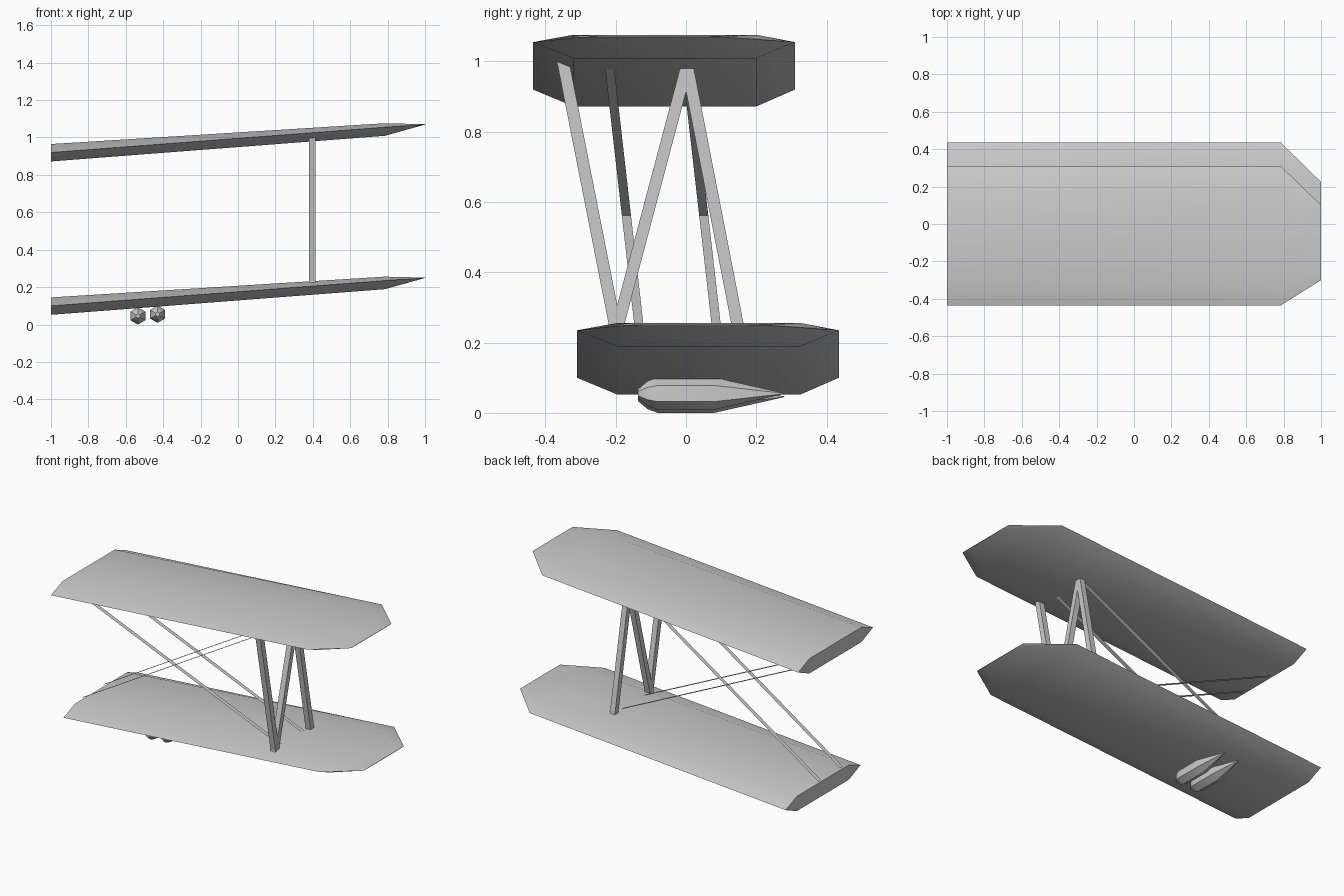
import bpy, bmesh, math

if "Cube" in bpy.data.objects:
    bpy.data.objects.remove(bpy.data.objects["Cube"])


def make(name, verts, faces, smooth=True):
    me = bpy.data.meshes.new(name)
    me.from_pydata(verts, [], faces)
    bm = bmesh.new()
    bm.from_mesh(me)
    bmesh.ops.recalc_face_normals(bm, faces=bm.faces)
    bm.to_mesh(me)
    bm.free()
    ob = bpy.data.objects.new(name, me)
    bpy.context.collection.objects.link(ob)
    if smooth:
        bpy.ops.object.select_all(action='DESELECT')
        bpy.context.view_layer.objects.active = ob
        ob.select_set(True)
        bpy.ops.object.shade_smooth_by_angle(angle=math.radians(30))
    return ob


def loft(name, rings, smooth=True):
    """Skin a list of equal-length closed rings and cap both ends."""
    n = len(rings[0])
    verts = [v for r in rings for v in r]
    faces = [(k * n + i, k * n + (i + 1) % n, (k + 1) * n + (i + 1) % n, (k + 1) * n + i)
             for k in range(len(rings) - 1) for i in range(n)]
    faces += [tuple(range(n)), tuple(range((len(rings) - 1) * n, len(rings) * n))]
    return make(name, verts, faces, smooth)


# Wings: hexagonal sections at root, outer rib and knife-edged tip
def section(x, ys, edge, top, bottom, dy, dz):
    a, b, c, d = ys
    pts = [(a, edge), (b, top), (c, top), (d, edge), (c, bottom), (b, bottom)]
    return [(x, y + dy, z + dz) for y, z in pts]


chord = (-0.435, -0.32, 0.2, 0.31)
tip = (-0.3, -0.24, 0.045, 0.1)
for name, dy, dz in (("upper_wing", 0, 0), ("lower_wing", 0.125, -0.82)):
    loft(name, [section(-1, chord, 0.92, 0.965, 0.872, dy, dz),
                section(0.785, chord, 1.055, 1.076, 1.009, dy, dz),
                section(1, tip, 1.07, 1.071, 1.069, dy, dz)])

# N-shaped interplane struts
W = 0.0175
struts = {"front_strut": ((-0.197, 0.225), (-0.35, 1.0)),
          "diagonal_strut": ((-0.2, 0.225), (0.003, 0.99)),
          "rear_strut": ((0.152, 0.225), (0.003, 0.99))}
for name, ends in struts.items():
    loft(name, [[(0.396 + sx * W, y + sy * W, z)
                 for sx, sy in ((-1, -1), (1, -1), (1, 1), (-1, 1))]
                for y, z in ends], smooth=False)

# Flat crossed bracing wires, front and rear pair
for pair, y0 in (("front", -0.134), ("rear", 0.086)):
    for kind, ends in (("falling", ((-1, 0.876), (0.396, 0.232))),
                       ("rising", ((-1, 0.156), (0.396, 0.99)))):
        vs = []
        for x, z in ends:
            y = y0 + (0.25 - z) * 0.114
            vs += [(x, y - 0.013, z), (x, y + 0.013, z)]
        make(f"{pair}_{kind}_wire", vs, [(0, 1, 3, 2)], smooth=False)

# Two six-sided bombs under the lower wing
profile = [(-0.137, 0.012), (-0.11, 0.035), (-0.08, 0.046), (0.08, 0.046), (0.28, 0.001)]
for name, cx, cz in (("outer_bomb", -0.43, 0.055), ("inner_bomb", -0.535, 0.046)):
    loft(name, [[(cx + r * math.sin(i * math.pi / 3), y, cz + r * math.cos(i * math.pi / 3))
                 for i in range(6)] for y, r in profile])
